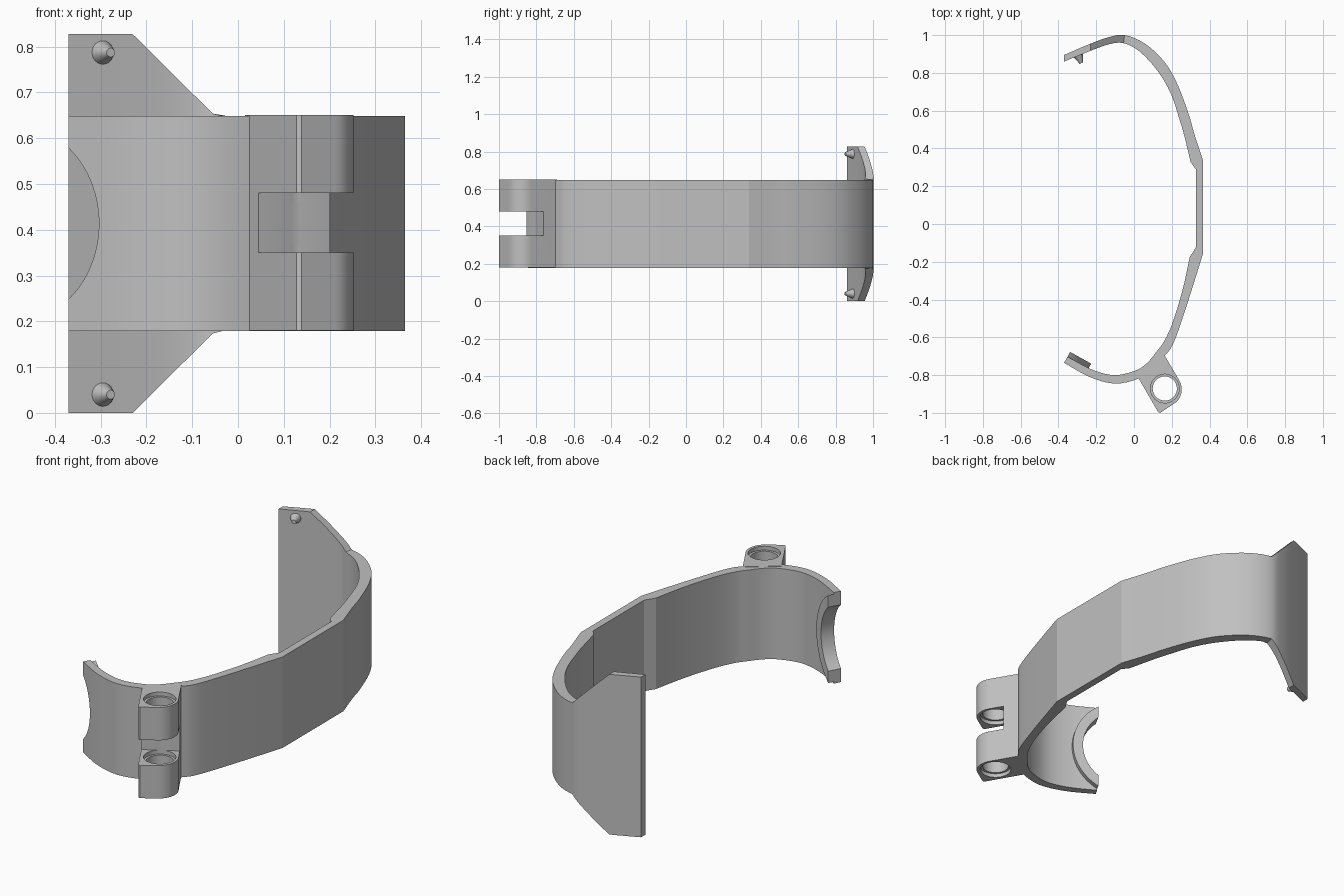
import bpy, bmesh, math
from mathutils import Vector, Matrix

if "Cube" in bpy.data.objects:
    bpy.data.objects.remove(bpy.data.objects["Cube"])

grey = bpy.data.materials.new("plain grey")
grey.diffuse_color = (0.53, 0.53, 0.53, 1)
grey.use_nodes = True
grey.node_tree.nodes["Principled BSDF"].inputs["Base Color"].default_value = grey.diffuse_color

Z0, Z1, MID = 0.18, 0.65, 0.4135


def finish(bm, name):
    bmesh.ops.recalc_face_normals(bm, faces=bm.faces[:])
    me = bpy.data.meshes.new(name)
    bm.to_mesh(me)
    bm.free()
    me.materials.append(grey)
    ob = bpy.data.objects.new(name, me)
    bpy.context.collection.objects.link(ob)
    return ob


def prism(name, pts, offset, matrix=Matrix()):
    """Extrude a closed outline by the given offset vector."""
    bm = bmesh.new()
    face = bm.faces.new([bm.verts.new(p) for p in pts])
    ext = bmesh.ops.extrude_face_region(bm, geom=[face])
    bmesh.ops.translate(bm, vec=offset,
                        verts=[g for g in ext["geom"] if isinstance(g, bmesh.types.BMVert)])
    bm.transform(matrix)
    return finish(bm, name)


def cone(name, r1, r2, depth, matrix, seg=48):
    bm = bmesh.new()
    bmesh.ops.create_cone(bm, cap_ends=True, segments=seg, radius1=r1, radius2=r2,
                          depth=depth, matrix=matrix)
    return finish(bm, name)


def activate(ob):
    bpy.ops.object.select_all(action='DESELECT')
    ob.select_set(True)
    bpy.context.view_layer.objects.active = ob


def combine(ob, other, op):
    m = ob.modifiers.new(op, 'BOOLEAN')
    m.operation, m.solver, m.object = op, 'EXACT', other
    activate(ob)
    bpy.ops.object.modifier_apply(modifier=m.name)
    bpy.data.objects.remove(other)


def smooth(ob, angle=25):
    activate(ob)
    bpy.ops.object.shade_smooth_by_angle(angle=math.radians(angle))


def spline(pts, n=4):
    """Catmull-Rom curve through 2D points."""
    p = [Vector(q) for q in pts]
    p = [2 * p[0] - p[1]] + p + [2 * p[-1] - p[-2]]
    out = []
    for i in range(1, len(p) - 2):
        a, b, c, d = p[i - 1:i + 3]
        for k in range(n):
            t = k / n
            out.append(0.5 * (2 * b + (c - a) * t + (2 * a - 5 * b + 4 * c - d) * t * t
                              + (3 * b - a - 3 * c + d) * t ** 3))
    return out + [p[-2]]


# Band profile: back arc, flat thin section, front arc
back_out = [(-.37, .895), (-.23, .955), (-.13, .99), (-.05, 1.0), (.055, .957), (.16, .86),
            (.23, .74), (.29, .58), (.32, .475), (.365, .338)]
back_in = [(-.37, .86), (-.23, .917), (-.13, .952), (-.055, .957), (.03, .913), (.125, .81),
           (.195, .69), (.245, .54), (.268, .46), (.30, .327)]
front_out = [(.365, -.158), (.31, -.335), (.255, -.505), (.205, -.64), (.16, -.70), (.10, -.765),
             (.025, -.818), (-.10, -.845), (-.235, -.81), (-.37, -.735)]
front_in = [(.295, -.175), (.258, -.345), (.205, -.52), (.16, -.62), (.12, -.675), (.07, -.735),
            (.01, -.775), (-.10, -.80), (-.217, -.773), (-.352, -.703)]
outer = spline(back_out) + [(.365, .29), (.365, -.125)] + spline(front_out)
inner = spline(back_in) + [(.327, .29), (.327, -.125)] + spline(front_in)


def half_height(x, y):
    """Band height, flaring out into the wing at the back end."""
    h = (Z1 - Z0) / 2
    if y > 0.8 and x < -0.05:
        h += (0.4135 - h) * min(1, (-0.05 - x) / 0.18)
    return h


bm = bmesh.new()
rings = []
for o, i in zip(outer, inner):
    ring = []
    for (x, y), s in ((o, -1), (o, 1), (i, 1), (i, -1)):
        ring.append(bm.verts.new((x, y, MID + s * half_height(x, y))))
    rings.append(ring)
for a, b in zip(rings, rings[1:]):
    for k in range(4):
        bm.faces.new((a[k], a[k - 1], b[k - 1], b[k]))
bm.faces.new(rings[0])
bm.faces.new(rings[-1][::-1])
band = finish(bm, "band")

# Round notch in the front end; local axes: x along the band, y up, z inward
frame = Matrix(((.874, 0, .486, -.37), (-.486, 0, .874, -.735), (0, 1, 0, MID), (0, 0, 0, 1)))
CX, RI, RO = -0.138, 0.215, 0.265
combine(band, cone("notch_cutter", RI, RI, .3, frame @ Matrix.Translation((CX, 0, 0)), 96),
        'DIFFERENCE')

# Raised lip around the notch
def arc(r, n=24):
    lim = math.acos(-CX / r)
    return [(CX + r * math.cos(lim * (2 * k / n - 1)), r * math.sin(lim * (2 * k / n - 1)), .02)
            for k in range(n + 1)]

lip = prism("notch_lip", arc(RO) + arc(RI)[::-1], (0, 0, .046), frame)
smooth(lip)

# Hinge block; local axes: x across, y outward
hinge_frame = Matrix(((.866, .5, 0, .025), (.5, -.866, 0, -.818), (0, 0, 1, 0), (0, 0, 0, 1)))
HX, HY = .093, .115
outline = [(0, -.02), (0, .206), (.008, .214)]
outline += [(HX + .088 * math.sin(a), HY + .094 * math.cos(a))
            for a in (math.pi / 2 * k / 14 for k in range(15))]
outline += [(.18, -.045)]
hinge = prism("hinge", [(x, y, Z0) for x, y in outline], (0, 0, Z1 - Z0), hinge_frame)

# Slot between the two lugs, then pin hole with widened mouths
slot = [(-.1, .04, .35), (.3, .04, .35), (.3, .3, .35), (-.1, .3, .35)]
combine(hinge, prism("slot_cutter", slot, (0, 0, .13), hinge_frame), 'DIFFERENCE')
combine(hinge, cone("pin_cutter", .064, .064, 1,
                    hinge_frame @ Matrix.Translation((HX, HY, MID))), 'DIFFERENCE')
for z in (Z0, .35, .48, Z1):
    combine(hinge, cone("mouth_cutter", .076, .076, .04,
                        hinge_frame @ Matrix.Translation((HX, HY, z))), 'DIFFERENCE')
combine(band, hinge, 'UNION')
smooth(band, 14)

# Tapered pegs on the inside of the wing
direction = Vector((.4, -.92, 0)).normalized()
for z, label in ((.04, "lower"), (.787, "upper")):
    m = Matrix.Translation(Vector((-.287, .873, z))) @ direction.to_track_quat('Z', 'Y').to_matrix().to_4x4()
    smooth(cone(label + "_peg", .027, .010, .046, m, 24), 40)
